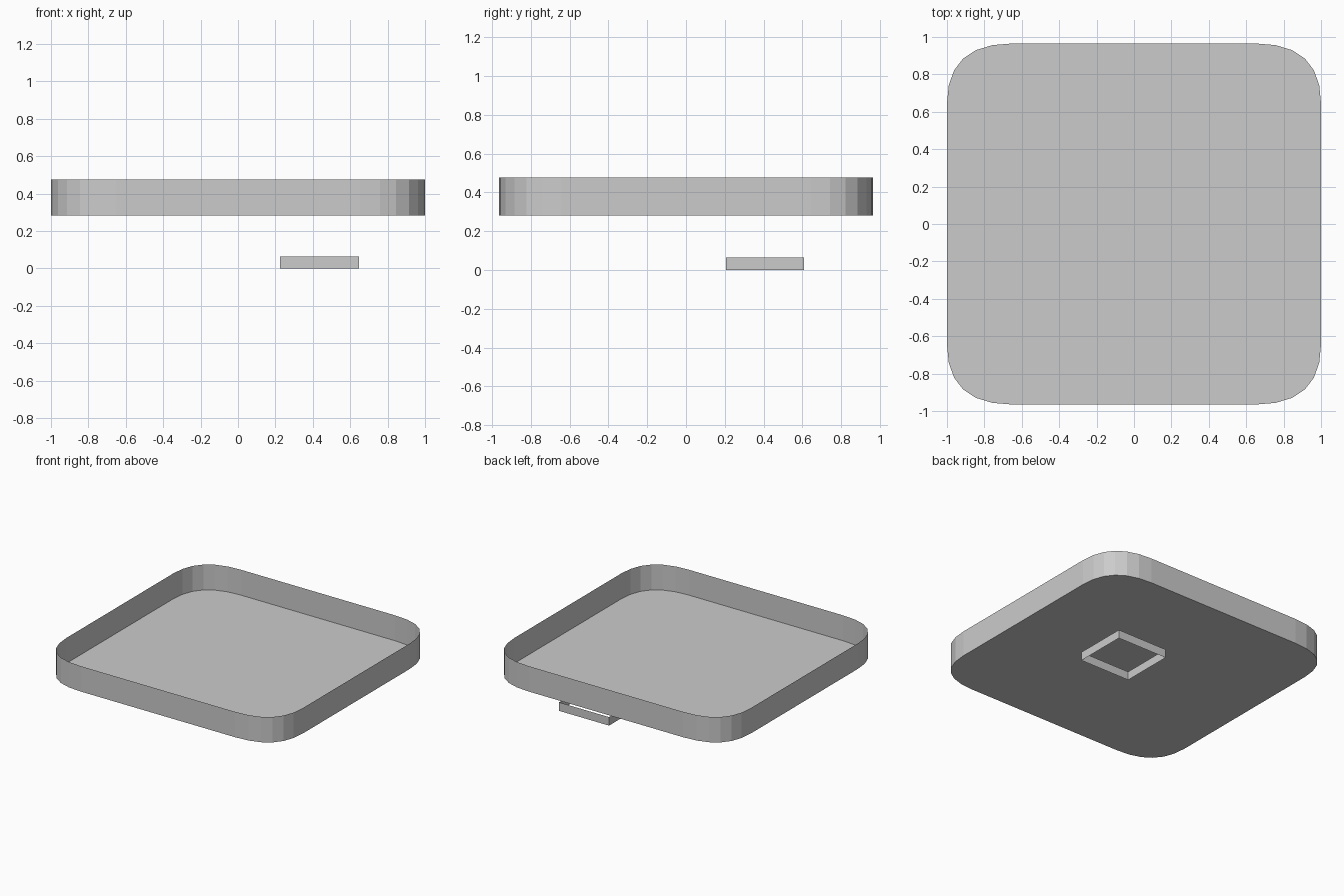
import bpy
import bmesh
from mathutils import Vector

cube = bpy.data.objects.get("Cube")
if cube:
    bpy.data.objects.remove(cube, do_unlink=True)

# Single plain grey used throughout
grey = bpy.data.materials.new("plain grey")
grey.use_nodes = True
colour = (0.6, 0.6, 0.6, 1)
grey.diffuse_color = colour
grey.node_tree.nodes["Principled BSDF"].inputs["Base Color"].default_value = colour


def rounded_outline(half_x, half_y, start_x, start_y, steps):
    """Counter-clockwise rectangle whose corners are quadratic curves."""
    points = []
    for sx, sy in ((1, 1), (-1, 1), (-1, -1), (1, -1)):
        corner = []
        for i in range(steps + 1):
            t = i / steps
            x = half_x - (half_x - start_x) * t * t
            y = half_y - (half_y - start_y) * (1 - t) ** 2
            corner.append(Vector((sx * x, sy * y)))
        points += corner if sx * sy > 0 else corner[::-1]
    return points


def thin_band(name, outline, bottom, top, floor=False):
    """Upright sheet wall around an outline, with an optional floor."""
    bm = bmesh.new()
    low = [bm.verts.new((p.x, p.y, bottom)) for p in outline]
    high = [bm.verts.new((p.x, p.y, top)) for p in outline]
    for i in range(len(outline)):
        j = (i + 1) % len(outline)
        bm.faces.new((low[i], low[j], high[j], high[i]))
    if floor:
        bm.faces.new(low)
    mesh = bpy.data.meshes.new(name)
    bm.to_mesh(mesh)
    bm.free()
    mesh.materials.append(grey)
    obj = bpy.data.objects.new(name, mesh)
    bpy.context.collection.objects.link(obj)
    return obj


# Shallow open tray with rounded corners
thin_band("tray", rounded_outline(1, 0.965, 0.652, 0.645, 6), 0.282, 0.476, floor=True)

# Small open rectangular frame floating below the tray
left, right, front, back = 0.225, 0.647, 0.205, 0.608
frame = [Vector(p) for p in ((left, front), (right, front), (right, back), (left, back))]
thin_band("lower_frame", frame, 0, 0.065)
